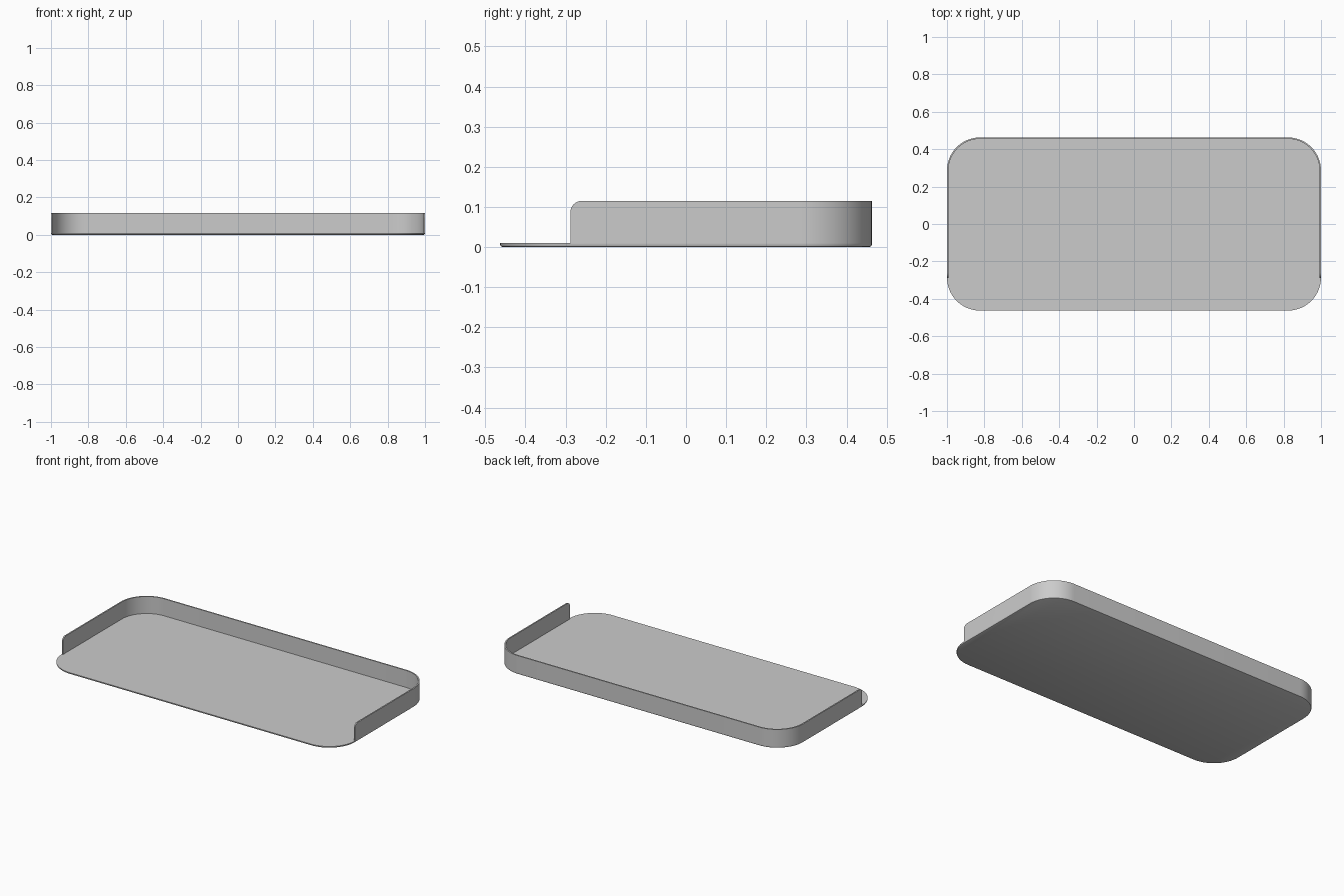
import bpy, bmesh, math

HALF_X, HALF_Y, RADIUS = 1.0, 0.463, 0.177
BASE_TOP, WALL_TOP, WALL_FRONT = 0.01, 0.115, -0.288
WALL_THICK, WALL_ROUND = 0.008, 0.028
ARC_STEPS = 16

cube = bpy.data.objects.get("Cube")
if cube:
    bpy.data.objects.remove(cube, do_unlink=True)

grey = bpy.data.materials.new("light grey")
grey.use_nodes = True
colour = (0.6, 0.6, 0.6, 1)
grey.diffuse_color = colour
grey.node_tree.nodes["Principled BSDF"].inputs["Base Color"].default_value = colour


def corner(sx, sy, inset):
    """Points of one rounded corner, running counter-clockwise."""
    start = {(1, 1): 0, (-1, 1): 90, (-1, -1): 180, (1, -1): 270}[sx, sy]
    r = RADIUS - inset
    points = []
    for i in range(ARC_STEPS + 1):
        a = math.radians(start + 90 * i / ARC_STEPS)
        points.append((sx * (HALF_X - RADIUS) + r * math.cos(a),
                       sy * (HALF_Y - RADIUS) + r * math.sin(a)))
    return points


def finish(bm, name):
    bmesh.ops.recalc_face_normals(bm, faces=bm.faces)
    mesh = bpy.data.meshes.new(name)
    bm.to_mesh(mesh)
    bm.free()
    mesh.materials.append(grey)
    obj = bpy.data.objects.new(name, mesh)
    bpy.context.collection.objects.link(obj)
    bpy.ops.object.select_all(action="DESELECT")
    obj.select_set(True)
    bpy.context.view_layer.objects.active = obj
    bpy.ops.object.shade_smooth_by_angle(angle=math.radians(30))


# Base plate with a softened lower edge
bm = bmesh.new()
rings = []
for inset, z in ((0.006, 0), (0.002, 0.002), (0, 0.006), (0, BASE_TOP)):
    outline = [p for s in ((1, 1), (-1, 1), (-1, -1), (1, -1))
               for p in corner(*s, inset)]
    rings.append([bm.verts.new((x, y, z)) for x, y in outline])
for low, high in zip(rings, rings[1:]):
    for i in range(len(low)):
        j = (i + 1) % len(low)
        bm.faces.new((low[i], low[j], high[j], high[i]))
bm.faces.new(rings[0][::-1])
bm.faces.new(rings[-1])
finish(bm, "base_plate")

# Thin wall around the back and both sides, open at the front
bm = bmesh.new()


def wall_path(inset):
    x = HALF_X - inset
    return ([(x, WALL_FRONT)] + corner(1, 1, inset)
            + corner(-1, 1, inset) + [(-x, WALL_FRONT)])


sections = []
for outer, inner in zip(wall_path(0), wall_path(WALL_THICK)):
    sections.append([bm.verts.new((*p, z)) for p, z in (
        (outer, BASE_TOP), (outer, WALL_TOP), (inner, WALL_TOP), (inner, BASE_TOP))])
for a, b in zip(sections, sections[1:]):
    for i in range(4):
        j = (i + 1) % 4
        bm.faces.new((a[i], a[j], b[j], b[i]))
bm.faces.new(sections[0])
bm.faces.new(sections[-1][::-1])

# Rounded upper corners at the two wall ends
ends = [bm.edges.get((s[1], s[2])) for s in (sections[0], sections[-1])]
bmesh.ops.bevel(bm, geom=ends, offset=WALL_ROUND, offset_type="OFFSET",
                segments=8, profile=0.5, affect="EDGES")
finish(bm, "rim_wall")
